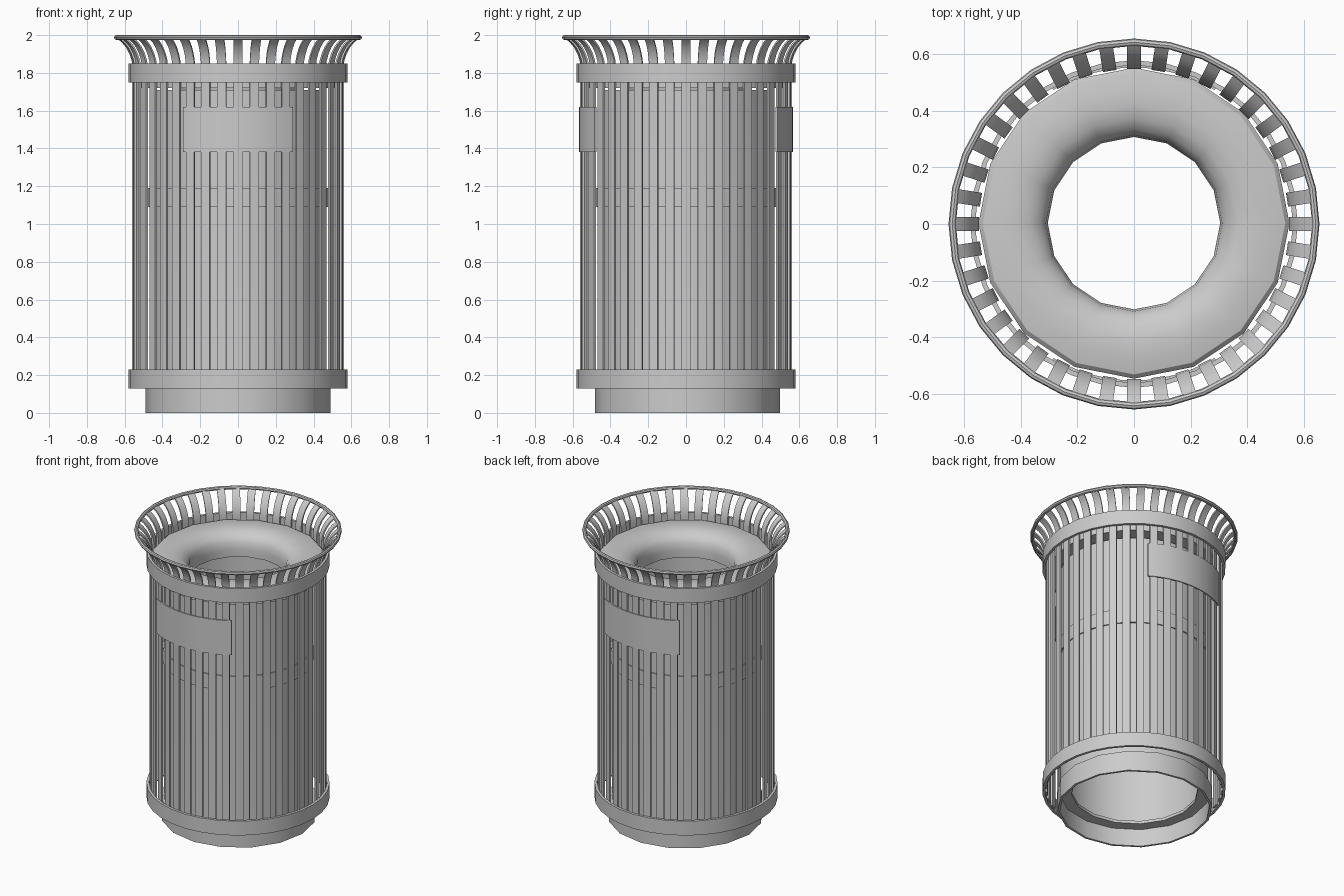
import bpy, bmesh
from math import sin, cos, radians, pi

if "Cube" in bpy.data.objects:
    bpy.data.objects.remove(bpy.data.objects["Cube"])


def finish(name, bm, smooth=True):
    bmesh.ops.recalc_face_normals(bm, faces=bm.faces)
    me = bpy.data.meshes.new(name)
    bm.to_mesh(me)
    bm.free()
    ob = bpy.data.objects.new(name, me)
    bpy.context.collection.objects.link(ob)
    if smooth:
        bpy.ops.object.select_all(action='DESELECT')
        ob.select_set(True)
        bpy.context.view_layer.objects.active = ob
        bpy.ops.object.shade_smooth_by_angle(angle=radians(35))
    return ob


def lathe(name, profile, sides, start=0.0, arc=2 * pi, y=0.0):
    """Revolve a closed (radius, z) profile about the z axis, fully or over an arc."""
    bm = bmesh.new()
    full = arc > 6.28
    steps = sides if full else sides + 1
    rings = []
    for i in range(steps):
        a = start + arc * i / sides
        rings.append([bm.verts.new((r * cos(a), r * sin(a) + y, z)) for r, z in profile])
    n = len(profile)
    for i in range(sides):
        a, b = rings[i], rings[(i + 1) % steps]
        for j in range(n):
            k = (j + 1) % n
            bm.faces.new((a[j], b[j], b[k], a[k]))
    if not full:
        bm.faces.new(rings[0])
        bm.faces.new(rings[-1])
    return finish(name, bm)


def box(r0, r1, z0, z1):
    return [(r0, z0), (r1, z0), (r1, z1), (r0, z1)]


# Base ring, with an inward ledge under the liner
lathe("base_ring", [(0.475, 0.0), (0.49, 0.0), (0.49, 0.14), (0.40, 0.14),
                    (0.40, 0.12), (0.475, 0.12)], 16, y=0.007)

# Inner liner and the hoop around its middle
lathe("liner", box(0.455, 0.468, 0.13, 1.71), 32)
lathe("middle_hoop", box(0.466, 0.476, 1.09, 1.19), 32)

# Lid rolling down into the round opening
lathe("lid", [(0.55, 1.72), (0.55, 1.80), (0.535, 1.815), (0.48, 1.825), (0.42, 1.825),
              (0.37, 1.815), (0.333, 1.79), (0.312, 1.76), (0.305, 1.71), (0.305, 1.66),
              (0.315, 1.66), (0.325, 1.72)], 16, y=0.003)

# Outer bands
lathe("lower_band", box(0.562, 0.579, 0.13, 0.23), 32)
lathe("upper_band", box(0.562, 0.579, 1.75, 1.85), 32)

# Top rim tube
lathe("top_rim", [(0.643 + 0.013 * cos(i * pi / 4), 1.987 + 0.013 * sin(i * pi / 4))
                  for i in range(8)], 32)

# Curved plates on the front and back
for name, mid in (("front_plate", -90), ("back_plate", 90)):
    lathe(name, box(0.553, 0.566, 1.38, 1.62), 12, radians(mid - 31), radians(62))

# Vertical slats that flare out at the top
bm = bmesh.new()
path = [(0.56, 0.14), (0.56, 1.83), (0.563, 1.865), (0.575, 1.90),
        (0.592, 1.933), (0.614, 1.96), (0.642, 1.983)]
count, half, thick = 40, 0.0245, 0.012
for i in range(count):
    a = 2 * pi * i / count
    rows = []
    for j, (r, z) in enumerate(path):
        t = j / (len(path) - 1)
        dr, dz = (thick, 0) if j < 2 else (thick * (1 - 0.5 * t), -thick * 0.5 * t)
        row = []
        for rr, zz, w in ((r, z, -half), (r, z, half),
                          (r - dr, z - dz, half), (r - dr, z - dz, -half)):
            row.append(bm.verts.new((rr * cos(a) - w * sin(a), rr * sin(a) + w * cos(a), zz)))
        rows.append(row)
    for p, q in zip(rows, rows[1:]):
        for k in range(4):
            m = (k + 1) % 4
            bm.faces.new((p[k], p[m], q[m], q[k]))
    bm.faces.new(rows[0])
    bm.faces.new(rows[-1])
finish("slats", bm)
